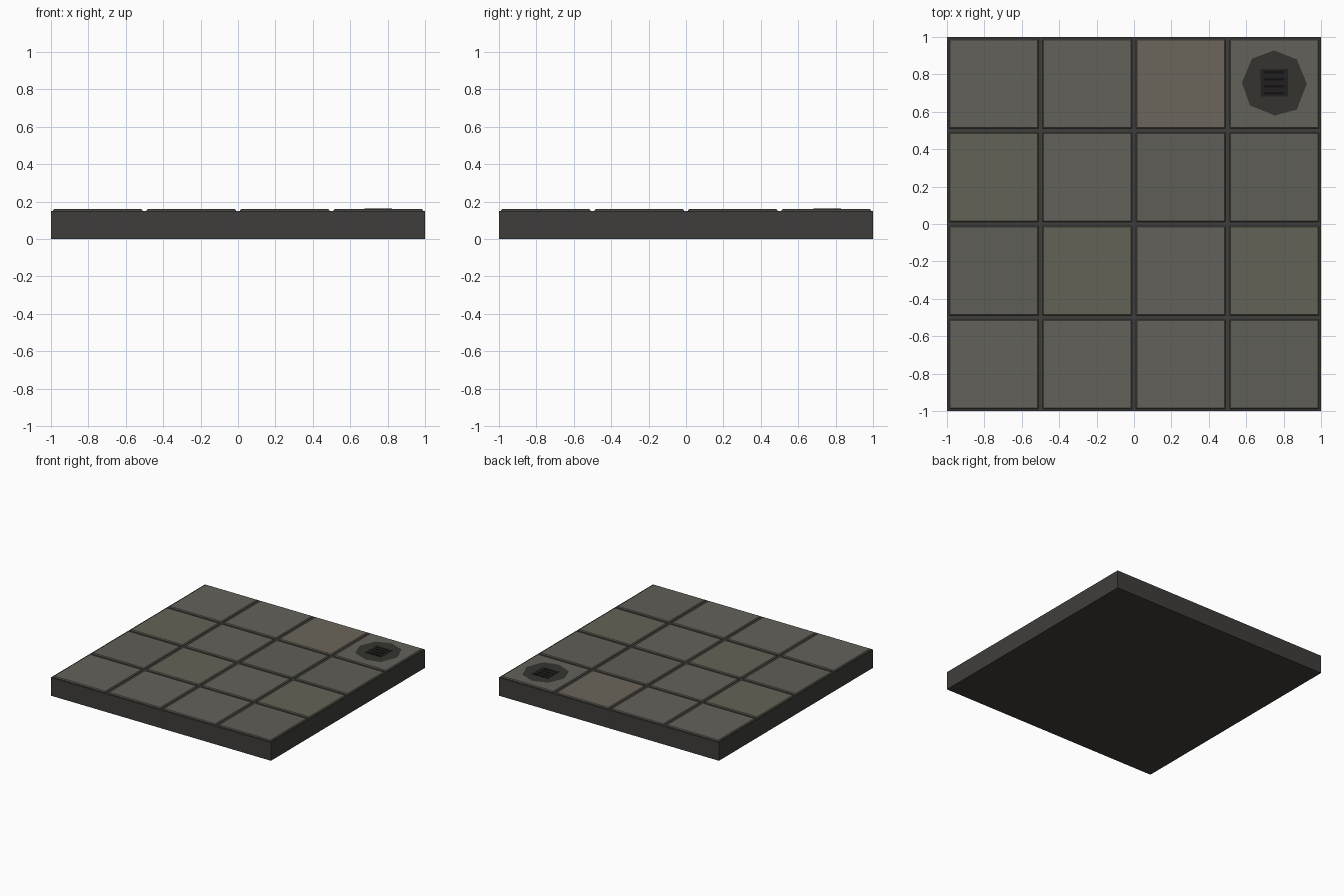
import bpy, bmesh

if "Cube" in bpy.data.objects:
    bpy.data.objects.remove(bpy.data.objects["Cube"])


def material(name, rgb):
    m = bpy.data.materials.new(name)
    m.diffuse_color = (*rgb, 1)
    m.use_nodes = True
    m.node_tree.nodes["Principled BSDF"].inputs["Base Color"].default_value = m.diffuse_color
    return m


def finish(name, bm, mat):
    bmesh.ops.recalc_face_normals(bm, faces=bm.faces)
    me = bpy.data.meshes.new(name)
    bm.to_mesh(me)
    bm.free()
    me.materials.append(mat)
    ob = bpy.data.objects.new(name, me)
    bpy.context.collection.objects.link(ob)
    return ob


def box(name, x, y, z0, z1, sx, sy, mat, chamfer=0):
    # box with an optional chamfer round its top edge
    bm = bmesh.new()
    bmesh.ops.create_cube(bm, size=1)
    for v in bm.verts:
        v.co = (x + v.co.x * sx, y + v.co.y * sy, z1 if v.co.z > 0 else z0)
    if chamfer:
        top = [e for e in bm.edges if all(v.co.z == e.verts[0].co.z for v in e.verts)
               and e.verts[0].co.z > (z0 + z1) / 2]
        bmesh.ops.bevel(bm, geom=top, offset=chamfer, segments=1, affect='EDGES')
    return finish(name, bm, mat)


grout = material("grout", (0.050, 0.048, 0.043))
shades = {
    "a": material("stone_plain", (0.125, 0.121, 0.102)),
    "b": material("stone_dark", (0.113, 0.110, 0.096)),
    "c": material("stone_green", (0.126, 0.124, 0.096)),
    "d": material("stone_warm", (0.147, 0.132, 0.106)),
}
damp = material("damp", (0.035, 0.034, 0.028))
iron = material("iron", (0.015, 0.014, 0.013))
black = material("slot_black", (0.006, 0.005, 0.005))

# Slab below the tiles
box("slab", 0, 0, 0, 0.15, 2, 2, grout)

# Four by four chamfered paving tiles, front row first
for j, row in enumerate(("aaab", "bcac", "cabb", "aada")):
    for i, key in enumerate(row):
        box(f"tile_{i}_{j}", -0.75 + 0.5 * i, -0.75 + 0.5 * j, 0.145, 0.16,
            0.478, 0.478, shades[key], 0.006)

# Irregular damp patch around the drain
outline = [(0, .178), (.121, .13), (.174, 0), (.121, -.138),
           (.003, -.17), (-.13, -.116), (-.173, .006), (-.119, .134)]
bm = bmesh.new()
patch = bm.faces.new([bm.verts.new((0.75 + x, 0.75 + y, 0.161)) for x, y in reversed(outline)])
if patch.normal.z < 0:
    patch.normal_flip()
finish("damp_patch", bm, damp)

# Drain grate with four dark slots
box("drain_grate", 0.75, 0.755, 0.155, 0.163, 0.146, 0.146, iron)
for k in range(4):
    box(f"drain_slot_{k}", 0.75, 0.699 + 0.0373 * k, 0.16, 0.164, 0.108, 0.014, black)
